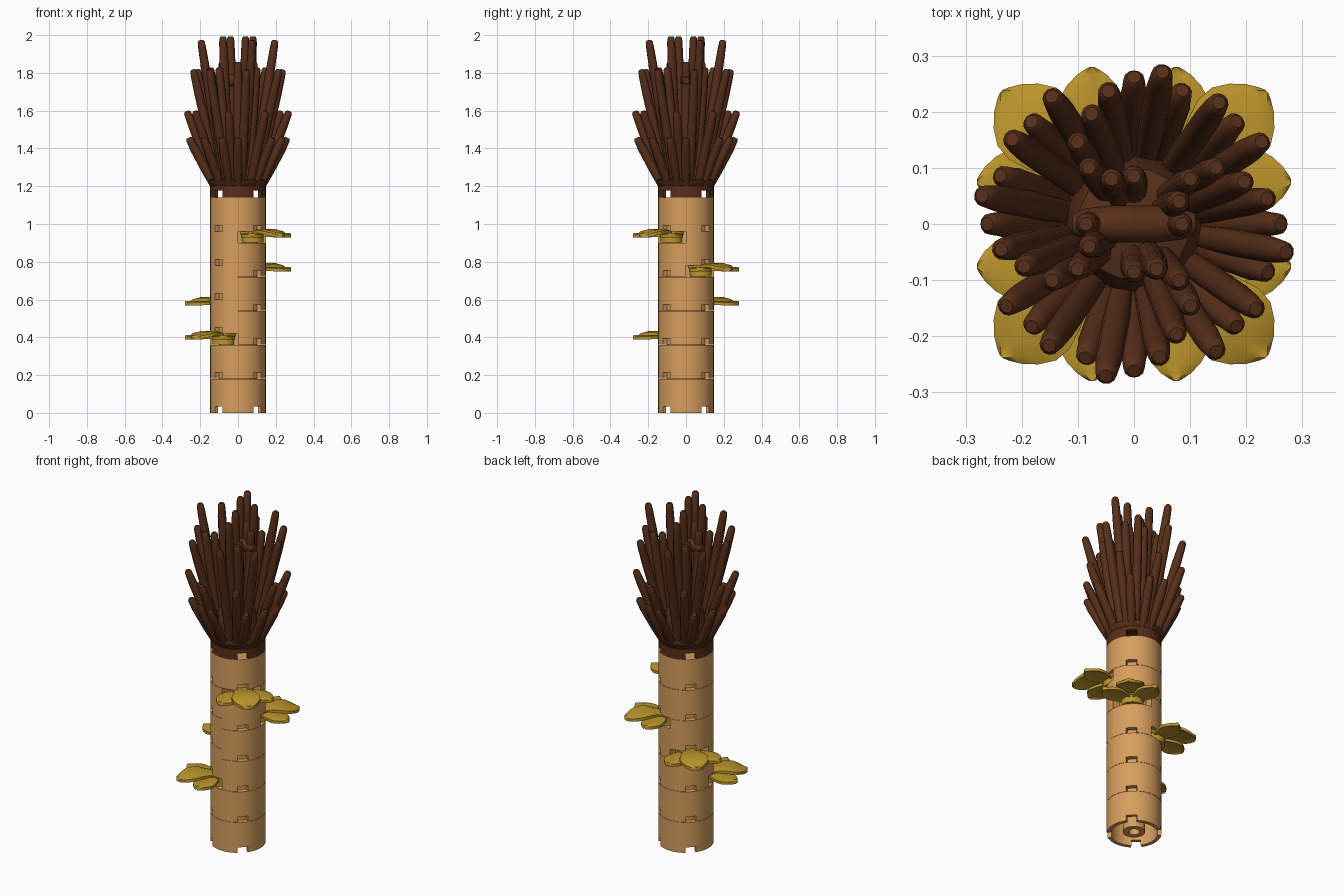
import bpy, bmesh
from math import cos, sin, pi, radians
from mathutils import Vector, Matrix

if "Cube" in bpy.data.objects:
    bpy.data.objects.remove(bpy.data.objects["Cube"])

R, BRICK, PLATE = 0.147, 0.18, 0.06
INNER, SLOT = 0.126, radians(11.5)     # hollow radius, half-angle of the diagonal slots


def material(name, rgb):
    m = bpy.data.materials.new(name)
    m.diffuse_color = (*rgb, 1)
    m.use_nodes = True
    m.node_tree.nodes["Principled BSDF"].inputs["Base Color"].default_value = m.diffuse_color
    return m


TAN = material("tan", (0.68, 0.34, 0.11))
BROWN = material("brown", (0.095, 0.028, 0.010))
GOLD = material("gold", (0.50, 0.30, 0.025))


def finish(bm, name, mat, angle=35):
    bmesh.ops.recalc_face_normals(bm, faces=bm.faces)
    me = bpy.data.meshes.new(name)
    bm.to_mesh(me)
    bm.free()
    ob = bpy.data.objects.new(name, me)
    bpy.context.collection.objects.link(ob)
    me.materials.append(mat)
    bpy.ops.object.select_all(action='DESELECT')
    ob.select_set(True)
    bpy.context.view_layer.objects.active = ob
    bpy.ops.object.shade_smooth_by_angle(angle=radians(angle))
    return ob


def prism(bm, pts, z0, z1):
    lo = [bm.verts.new((x, y, z0)) for x, y in pts]
    hi = [bm.verts.new((x, y, z1)) for x, y in pts]
    bm.faces.new(lo[::-1])
    bm.faces.new(hi)
    n = len(pts)
    for i in range(n):
        j = (i + 1) % n
        bm.faces.new((lo[i], lo[j], hi[j], hi[i]))


def lathe(bm, rings, mat=Matrix(), n=12):
    loops = [[bm.verts.new(mat @ Vector((r * cos(2 * pi * i / n), r * sin(2 * pi * i / n), z)))
              for i in range(n)] for r, z in rings]
    bm.faces.new(loops[0][::-1])
    bm.faces.new(loops[-1])
    for a, b in zip(loops, loops[1:]):
        for i in range(n):
            j = (i + 1) % n
            bm.faces.new((a[i], a[j], b[j], b[i]))


def arc(r, a0, a1, n):
    return [(r * cos(a0 + (a1 - a0) * i / n), r * sin(a0 + (a1 - a0) * i / n)) for i in range(n + 1)]


def quarter(q, slotted):
    """Outer edge of one quadrant, optionally with the slot in its middle."""
    a = q * pi / 2
    if not slotted:
        return arc(R, a, a + pi / 2, 16)
    m, s = a + pi / 4, SLOT
    return arc(R, a, m - s, 6) + arc(0.12, m - s, m + s, 2) + arc(R, m + s, a + pi / 2, 6)


def piece(name, mat, quads, z0, z1, notch=0.033):
    """Solid round brick or quarter brick with slots at its lower edge."""
    bm = bmesh.new()
    for slotted, a, b in ((True, z0 + 0.0015, z0 + notch), (False, z0 + notch, z1)):
        pts = []
        for q in quads:
            edge = quarter(q, slotted)
            pts += edge[:-1] if len(quads) == 4 else edge
        if len(quads) == 1:
            pts.append((0, 0))
        prism(bm, pts, a, b)
    return finish(bm, name, mat)


def hollow_piece(name, mat, z0, z1, ceiling, notch=0.033):
    """Round brick open underneath, with four see-through slots."""
    bm = bmesh.new()
    for q in range(4):
        a0, a1 = q * pi / 2 - pi / 4 + SLOT, q * pi / 2 + pi / 4 - SLOT
        prism(bm, arc(R, a0, a1, 12) + arc(INNER, a1, a0, 12), z0, z0 + notch)
    lathe(bm, [(INNER, ceiling), (INNER, z0 + notch), (R, z0 + notch), (R, z1)], n=64)
    return finish(bm, name, mat)


# Round bricks at the bottom and top of the trunk; the lowest has a tube inside
hollow_piece("trunk_bottom_brick", TAN, 0, BRICK, 0.14)
piece("trunk_second_brick", TAN, range(4), BRICK, 2 * BRICK)
piece("trunk_top_brick", TAN, range(4), 0.96, 1.14)
bm = bmesh.new()
lathe(bm, [(0.03, 0.142), (0.03, 0.012), (0.06, 0.012), (0.06, 0.142)], n=32)
finish(bm, "underside_tube", TAN)

# Inner core behind the seams
bm = bmesh.new()
lathe(bm, [(0.1, 0.145), (0.1, 1.139)], n=32)
finish(bm, "trunk_core", TAN)

# Quarter bricks: each quadrant has one leaf plate at its own height
LEAF_Z = {0: 0.72, 1: 0.54, 2: 0.36, 3: 0.90}
for q, lz in LEAF_Z.items():
    z = 0.36
    while z < 0.95:
        if abs(z - lz) < 0.01:
            z += PLATE
        else:
            piece(f"trunk_quarter_{q}_{z:.2f}", TAN, [q], z, z + BRICK)
            z += BRICK


def leaf(bm, ang, length, width, bump):
    """Pointed leaf blade with a sunken midrib, from the local origin."""
    prof = [(0, .45), (.25, .62), (.42, .85), (.58, 1), (.72, .97), (.84, .74), (.93, .45), (.98, .2), (1, .06)]
    rot = Matrix.Rotation(ang, 4, 'Z')
    cols = (-1, -.5, 0, .5, 1)
    top, low = [], []
    for t, w in prof:
        z = 0.052 + bump * sin(pi * min(1, t * 1.05)) - 0.004 * t
        for grid, dz in ((top, 0), (low, -0.016)):
            grid.append([bm.verts.new(rot @ Vector((
                t * length, c * w * width,
                z + dz + (0.003 if abs(c) == .5 else 0) - (0.004 if abs(c) == 1 else 0)))) for c in cols])
    n, m = len(prof), len(cols)
    for i in range(n - 1):
        for j in range(m - 1):
            for g in (top, low):
                bm.faces.new((g[i][j], g[i + 1][j], g[i + 1][j + 1], g[i][j + 1]))
        for j in (0, m - 1):
            bm.faces.new((top[i][j], top[i + 1][j], low[i + 1][j], low[i][j]))
    for i in (0, n - 1):
        for j in range(m - 1):
            bm.faces.new((top[i][j], top[i][j + 1], low[i][j + 1], low[i][j]))


# Leaf plates: round base and three leaves
for q, lz in LEAF_Z.items():
    bm = bmesh.new()
    lathe(bm, [(0.06, 0.001), (0.06, 0.045), (0.066, 0.045), (0.066, 0.059)], n=24)
    leaf(bm, 0, 0.205, 0.06, 0.0)
    leaf(bm, pi / 2, 0.205, 0.06, 0.0)
    leaf(bm, pi / 4, 0.228, 0.076, 0.022)
    ob = finish(bm, f"leaf_plate_{q}", GOLD, 40)
    a = pi / 4 + q * pi / 2
    ob.location = (0.106 * cos(a), 0.106 * sin(a), lz)
    ob.rotation_euler = (0, 0, q * pi / 2)

# Crown base plate and flared collar
hollow_piece("crown_base", BROWN, 1.14, 1.2, 1.185, 0.038)
bm = bmesh.new()
lathe(bm, [(0.138, 1.198), (0.147, 1.205), (0.158, 1.232), (0.15, 1.238), (0.12, 1.238)], n=40)
finish(bm, "crown_collar", BROWN)

# Core holding the stems, and the bar across the middle
bm = bmesh.new()
lathe(bm, [(0.12, 1.23), (0.12, 1.33), (0.10, 1.40), (0.05, 1.42)], n=20)
finish(bm, "crown_core", BROWN)
bm = bmesh.new()
lathe(bm, [(0.018, -0.11), (0.028, -0.085), (0.033, -0.04), (0.033, 0.04), (0.028, 0.085), (0.018, 0.11)],
      Matrix.Translation((0, 0, 1.76)) @ Matrix.Rotation(pi / 2, 4, 'Y'), 12)
finish(bm, "crown_bar", BROWN)

# Stems: tip x, tip y, tip z, root radius; each repeated four times round
STEMS = [(0.258, 0, 1.45, .13), (0.235, 0.045, 1.81, .10), (0.195, 0.075, 1.965, .08),
         (0.225, 0.145, 1.59, .12), (0.18, 0.18, 1.45, .13), (0.15, 0.215, 1.81, .10),
         (0.08, 0.04, 1.985, .05), (0.05, 0.268, 1.59, .12), (0.085, 0.0, 1.85, .05),
         (0.10, 0.08, 1.82, .06), (0.145, 0.10, 1.82, .09), (0.085, 0.235, 1.45, .13)]
bm = bmesh.new()
for x, y, z, r0 in STEMS:
    for k in range(4):
        rot = Matrix.Rotation(k * pi / 2, 3, 'Z')
        tip = rot @ Vector((x, y, z))
        flat = Vector((tip.x, tip.y, 0)).normalized()
        root = flat * r0 + Vector((0, 0, 1.21))
        d = tip - root
        L = d.length
        mat = Matrix.Translation(root) @ d.to_track_quat('Z', 'Y').to_matrix().to_4x4()
        lathe(bm, [(0.021, 0), (0.024, L * .3), (0.024, L * .8), (0.021, L - .03),
                   (0.019, L - .002), (0.012, L + .008)], mat, 12)
finish(bm, "crown_stems", BROWN, 40)
